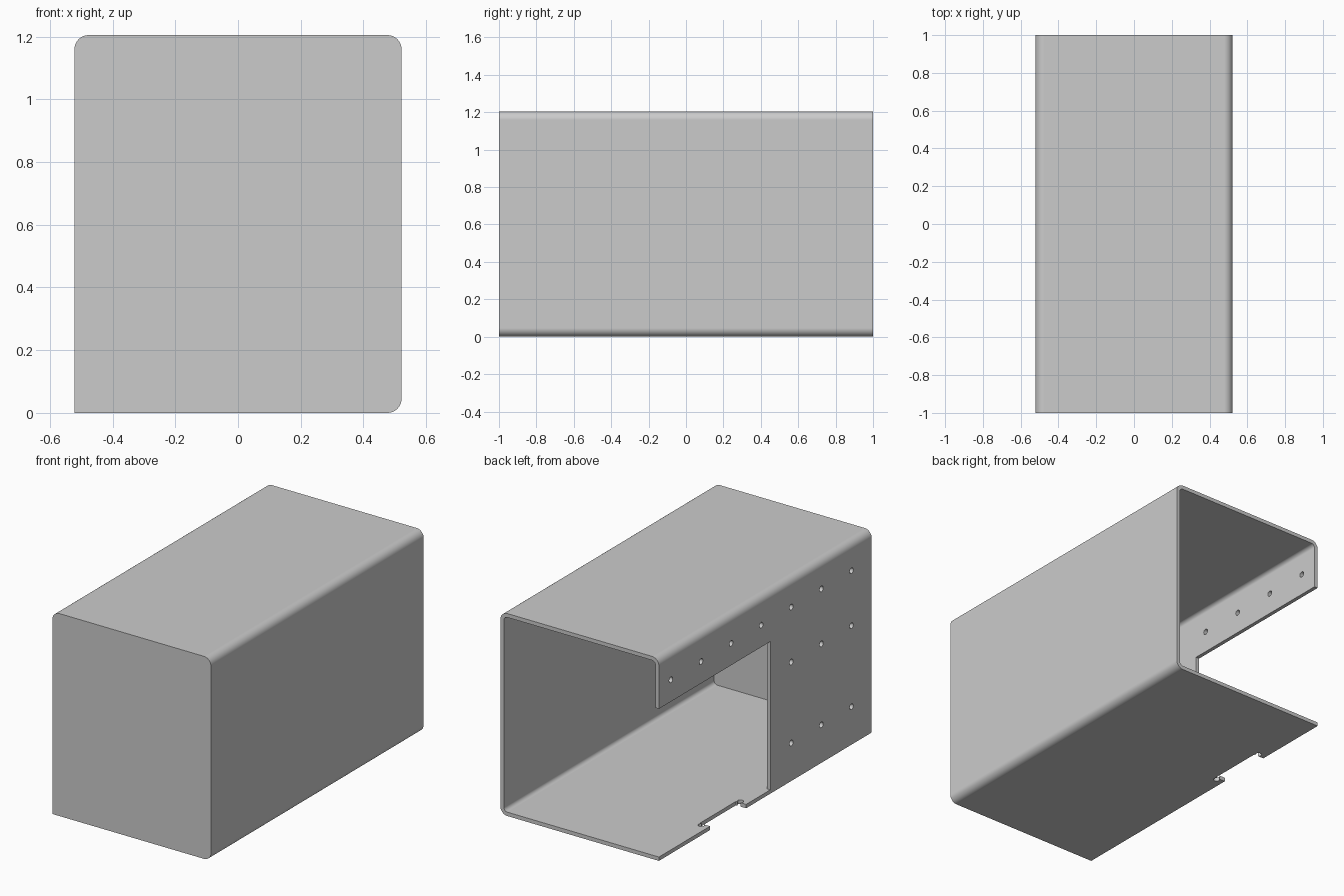
import bpy, bmesh, math
from mathutils import Vector

if "Cube" in bpy.data.objects:
    bpy.data.objects.remove(bpy.data.objects["Cube"], do_unlink=True)

HALF_W, HEIGHT, HALF_L = 0.522, 1.205, 1.0
SHEET, RADIUS = 0.023, 0.046
WINDOW_Y, WINDOW_TOP = -0.047, 0.905

steel = bpy.data.materials.new("grey sheet metal")
steel.use_nodes = True
colour = (0.6, 0.6, 0.6, 1)
steel.diffuse_color = colour
steel.node_tree.nodes["Principled BSDF"].inputs["Base Color"].default_value = colour


def prism(name, points, direction):
    """Extrude a closed planar outline along a direction."""
    bm = bmesh.new()
    face = bm.faces.new([bm.verts.new(p) for p in points])
    moved = bmesh.ops.extrude_face_region(bm, geom=[face])["geom"]
    verts = [v for v in moved if isinstance(v, bmesh.types.BMVert)]
    bmesh.ops.translate(bm, vec=Vector(direction), verts=verts)
    bmesh.ops.recalc_face_normals(bm, faces=bm.faces)
    mesh = bpy.data.meshes.new(name)
    bm.to_mesh(mesh)
    bm.free()
    mesh.materials.append(steel)
    obj = bpy.data.objects.new(name, mesh)
    bpy.context.collection.objects.link(obj)
    return obj


def section(inset, y, steps=12):
    """Box cross-section: three bent corners and one sharp seam corner."""
    r = RADIUS - inset
    w, low, high = HALF_W - inset, inset, HEIGHT - inset
    pts = [(-w, y, low)]
    corners = [(w - r, low + r, -90), (w - r, high - r, 0), (r - w, high - r, 90)]
    for cx, cz, start in corners:
        for i in range(steps + 1):
            a = math.radians(start + 90 * i / steps)
            pts.append((cx + r * math.cos(a), y, cz + r * math.sin(a)))
    return pts


def box(name, x0, x1, y0, y1, z0, z1):
    return prism(name, [(x0, y0, z0), (x1, y0, z0), (x1, y1, z0), (x0, y1, z0)],
                 (0, 0, z1 - z0))


def hole(name, centre, radius, axis, length, sides=16):
    """Round cutter whose axis is x or z."""
    pts = []
    for i in range(sides):
        a = 2 * math.pi * i / sides
        u, v = radius * math.cos(a), radius * math.sin(a)
        pts.append(Vector(centre) + Vector((0, u, v) if axis == "x" else (u, v, 0)))
    return prism(name, pts, (length, 0, 0) if axis == "x" else (0, 0, length))


# Closed-front housing shell
housing = prism("housing", section(0, -HALF_L), (0, 2 * HALF_L, 0))
cutters = [prism("cavity_cutter", section(SHEET, SHEET - HALF_L), (0, 2.2, 0))]

# Large opening in the seam-side wall
cutters.append(box("window_cutter", -0.6, -0.45, WINDOW_Y, 1.1, SHEET, WINDOW_TOP))

# Floor notch with relief holes at its ends
cutters.append(box("notch_cutter", -0.6, -0.455, 0.18, 0.52, -0.1, 0.1))
for y in (0.165, 0.535):
    cutters.append(hole("relief_cutter", (-0.474, y, -0.1), 0.018, "z", 0.2))

# Rows of fixing holes in the seam-side wall: height and first column
for z, first in ((1.035, 0), (0.708, 4), (0.226, 4)):
    for column in range(first, 7):
        y = 0.887 - 0.283 * column
        cutters.append(hole("fixing_cutter", (-0.6, y, z), 0.017, "x", 0.15))

for cutter in cutters:
    cutter.hide_render = True
    mod = housing.modifiers.new(cutter.name, "BOOLEAN")
    mod.operation, mod.solver, mod.object = "DIFFERENCE", "EXACT", cutter

# Bake the cuts and discard the cutters
bpy.context.view_layer.update()
graph = bpy.context.evaluated_depsgraph_get()
baked = bpy.data.meshes.new_from_object(housing.evaluated_get(graph))
housing.modifiers.clear()
housing.data = baked
baked.name = "housing"
baked.materials.clear()
baked.materials.append(steel)
for poly in baked.polygons:
    poly.material_index = 0
for cutter in cutters:
    bpy.data.objects.remove(cutter, do_unlink=True)

# Smooth bends, crisp cut edges, flat panels
bpy.ops.object.select_all(action="DESELECT")
housing.select_set(True)
bpy.context.view_layer.objects.active = housing
bpy.ops.object.shade_smooth_by_angle(angle=math.radians(30))
weighted = housing.modifiers.new("flat_panels", "WEIGHTED_NORMAL")
weighted.keep_sharp = True
